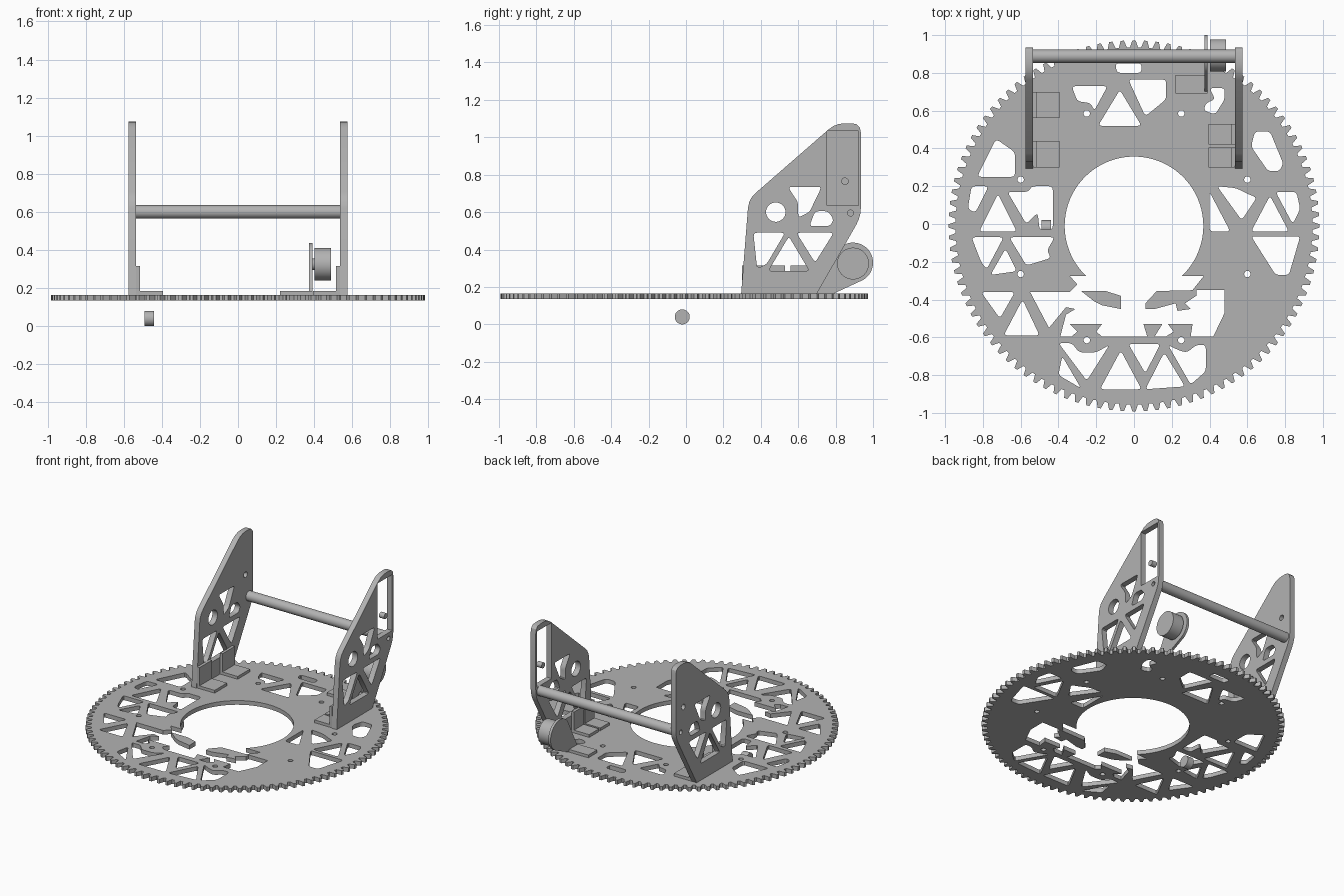
import bpy, bmesh
from math import sin, cos, pi, radians
from mathutils import Matrix, Vector

default = bpy.data.objects.get("Cube")
if default:
    bpy.data.objects.remove(default)

grey = bpy.data.materials.new("plain grey")
grey.use_nodes = True
colour = (.45, .45, .45, 1)
grey.diffuse_color = colour
grey.node_tree.nodes["Principled BSDF"].inputs["Base Color"].default_value = colour

# local xy drawing plane -> world yz plane, thickness along world x
SIDEWAYS = Matrix(((0, 0, 1, 0), (1, 0, 0, 0), (0, 1, 0, 0), (0, 0, 0, 1)))
FLAT = Matrix.Identity(4)


def arc(x, y, radius, start=0, end=360, steps=32):
    """Points along an arc; a whole circle does not repeat its first point."""
    last = steps if end - start >= 360 else steps - 1
    angles = [radians(start + (end - start) * i / last) for i in range(steps)]
    return [(x + radius * cos(a), y + radius * sin(a)) for a in angles]


def rounded(points, radius=.02, steps=4):
    """Polygon with each corner replaced by a short curve."""
    result = []
    for i, point in enumerate(points):
        corner = Vector(point)
        before = Vector(points[i - 1]) - corner
        after = Vector(points[(i + 1) % len(points)]) - corner
        start = corner + before.normalized() * min(radius, before.length * .4)
        end = corner + after.normalized() * min(radius, after.length * .4)
        for k in range(steps):
            t = k / (steps - 1)
            result.append(start * (1 - t) ** 2 + corner * 2 * t * (1 - t) + end * t * t)
    return result


def finish(name, bm, matrix=FLAT):
    """Turn a bmesh into a grey object with sharp edges kept."""
    bmesh.ops.remove_doubles(bm, verts=bm.verts, dist=.0001)
    bmesh.ops.recalc_face_normals(bm, faces=bm.faces)
    bm.transform(matrix)
    mesh = bpy.data.meshes.new(name)
    bm.to_mesh(mesh)
    bm.free()
    mesh.materials.clear()
    mesh.materials.append(grey)
    obj = bpy.data.objects.new(name, mesh)
    bpy.context.scene.collection.objects.link(obj)
    bpy.ops.object.select_all(action='DESELECT')
    obj.select_set(True)
    bpy.context.view_layer.objects.active = obj
    bpy.ops.object.shade_smooth_by_angle(angle=radians(30))
    return obj


def plate(name, loops, low, high, matrix=FLAT):
    """Extrude an outline with holes between two heights of its drawing plane."""
    curve = bpy.data.curves.new(name + " outline", 'CURVE')
    curve.dimensions = '2D'
    curve.fill_mode = 'BOTH'
    curve.extrude = (high - low) / 2
    for loop in loops:
        spline = curve.splines.new('POLY')
        spline.points.add(len(loop) - 1)
        for target, (x, y) in zip(spline.points, loop):
            target.co = (x, y, 0, 1)
        spline.use_cyclic_u = True
    helper = bpy.data.objects.new(name + " outline", curve)
    mesh = bpy.data.meshes.new_from_object(helper)
    bm = bmesh.new()
    bm.from_mesh(mesh)
    bpy.data.objects.remove(helper)
    bpy.data.curves.remove(curve)
    bpy.data.meshes.remove(mesh)
    return finish(name, bm, matrix @ Matrix.Translation((0, 0, (low + high) / 2)))


def box(name, low, high):
    bm = bmesh.new()
    bmesh.ops.create_cube(bm, size=1)
    low, high = Vector(low), Vector(high)
    size = Matrix.Diagonal((*(high - low), 1))
    return finish(name, bm, Matrix.Translation((low + high) / 2) @ size)


def cylinder(name, left, right, y, z, radius):
    """Round bar running along x."""
    bm = bmesh.new()
    bmesh.ops.create_cone(bm, cap_ends=True, segments=48, radius1=radius,
                          radius2=radius, depth=right - left)
    return finish(name, bm, Matrix.Translation(((left + right) / 2, y, z)) @ SIDEWAYS)


# Toothed outline of the turntable
TEETH = 100
BOTTOM, TOP = .135, .165
CENTRE_Y = -.01
gear = []
for tooth in range(TEETH):
    for offset, radius in ((-.36, .945), (-.14, .982), (.14, .982), (.36, .945)):
        angle = 2 * pi * (tooth + offset) / TEETH
        gear.append((radius * cos(angle), CENTRE_Y + radius * sin(angle)))

# Central opening joined to the ragged front cutout
opening = arc(0, CENTRE_Y, .367, -46, 226, 64) + [
    (-.34, -.275), (-.3, -.32), (-.34, -.36), (-.55, -.36), (-.45, -.55),
    (-.36, -.44), (-.31, -.45), (-.36, -.48), (-.39, -.595), (-.33, -.595),
    (-.3, -.57), (-.34, -.53), (-.17, -.53), (-.2, -.57), (-.17, -.595),
    (.07, -.595), (.05, -.53), (.15, -.53), (.11, -.595), (.17, -.595),
    (.21, -.57), (.18, -.53), (.31, -.53), (.3, -.595), (.42, -.595),
    (.48, -.47), (.48, -.35), (.31, -.35), (.37, -.275)]

# Lightening pockets by region
back_pockets = [
    [(-.33, .73), (-.14, .73), (-.21, .6), (-.23, .64), (-.3, .65)],
    [(-.19, .52), (.04, .52), (-.075, .71)],
    [(-.03, .765), (.17, .765), (.17, .66), (.06, .57)],
    [(-.1, .85), (.04, .85), (.04, .8), (-.09, .8)],
    [(.4, .72), (.48, .72), (.48, .66), (.43, .58), (.37, .6), (.38, .64), (.43, .66)]]
right_pockets = [
    [(.64, .49), (.72, .49), (.79, .32), (.77, .28), (.71, .28), (.62, .41)],
    [(.4, .17), (.4, -.04), (.51, -.04)],
    [(.44, .2), (.54, .19), (.6, .16), (.65, .14), (.57, .02)],
    [(.62, -.04), (.82, -.04), (.72, .15)],
    [(.75, .17), (.86, .17), (.88, .08), (.84, 0)],
    [(.62, -.065), (.88, -.065), (.82, -.27), (.75, -.27)]]
left_pockets = [
    [(-.83, .25), (-.63, .25), (-.63, .38), (-.73, .45)],
    [(-.86, .2), (-.77, .2), (-.84, .06), (-.88, .08)],
    [(-.82, -.04), (-.62, -.04), (-.72, .16)],
    [(-.67, .17), (-.56, .17), (-.54, .2), (-.43, .2), (-.43, -.03),
     (-.5, -.03), (-.51, .06), (-.57, 0)],
    [(-.86, -.07), (-.69, -.07), (-.78, -.24), (-.81, -.2)],
    [(-.76, -.27), (-.62, -.25), (-.68, -.13)],
    [(-.66, -.07), (-.42, -.07), (-.46, -.14), (-.44, -.18), (-.57, -.22)],
    [(-.81, -.36), (-.63, -.36), (-.71, -.5)],
    [(-.69, -.59), (-.5, -.59), (-.59, -.4)]]
front_pockets = [
    [(-.4, -.63), (-.33, -.63), (-.29, -.68), (-.2, -.68), (-.13, -.64), (-.25, -.83)],
    [(-.38, -.7), (-.4, -.8), (-.28, -.87)],
    [(-.18, -.875), (.04, -.875), (-.07, -.67)],
    [(-.03, -.635), (.14, -.635), (.06, -.79)],
    [(.06, -.875), (.27, -.86), (.16, -.68)],
    [(.18, -.64), (.24, -.67), (.28, -.68), (.33, -.64), (.38, -.64), (.38, -.78), (.3, -.85)]]
pockets = back_pockets + right_pockets + left_pockets + front_pockets
bolt_holes = [arc(side * x, y, .017, steps=16) for side in (-1, 1)
              for x, y in ((.25, .585), (.25, -.615), (.6, .235), (.6, -.265))]
plate("turntable_gear", [gear, opening] + [rounded(p) for p in pockets] + bolt_holes, BOTTOM, TOP)

# Loose fragments inside the front cutout
plate("left_fragment", [[(.06, -.42), (.12, -.355), (.33, -.35), (.33, -.38), (.27, -.42),
      (.3, -.45), (.23, -.46), (.22, -.42), (.11, -.45), (.06, -.45)]], BOTTOM, TOP)
plate("right_fragment", [[(-.28, -.355), (-.15, -.355), (-.07, -.38), (-.07, -.45),
      (-.17, -.43), (-.21, -.41)]], BOTTOM, TOP)

# Upright side plates; the left one has a tall window
profile = rounded([(.295, TOP), (.335, .67), (.8, 1.075), (.935, 1.075),
                   (.935, .575), (.7, TOP)], .05)
profile[:4] = [(.295, TOP)]
profile[-4:] = [(.7, TOP)]
cutouts = [rounded(p) for p in (
    [(.545, .735), (.725, .735), (.66, .6), (.6, .57), (.6, .65)],
    [(.69, .605), (.76, .605), (.79, .56), (.77, .525), (.66, .525)],
    [(.36, .49), (.53, .49), (.43, .32), (.38, .3)],
    [(.44, .285), (.66, .285), (.55, .47)],
    [(.59, .49), (.79, .49), (.69, .33)])]
cutouts += [arc(.48, .6, .052), arc(.85, .765, .02), arc(.88, .595, .016)]
window = [(.755, .635), (.922, .635), (.922, 1.035), (.755, 1.035)]
plate("right_side_plate", [profile] + cutouts, -.575, -.535, SIDEWAYS)
plate("left_side_plate", [profile] + cutouts + [window], .535, .575, SIDEWAYS)

# Angle brackets holding the side plates
for label, side, spans in (("right", -1, ((.3, .44), (.56, .7))),
                           ("left", 1, ((.3, .405), (.42, .53)))):
    for place, (front, back) in zip(("front", "back"), spans):
        for part, inner, top in (("foot", .395, .185), ("upright", .515, .315)):
            left, right = sorted((side * inner, side * .535))
            box(f"{label}_{place}_bracket_{part}", (left, front, TOP), (right, back, top))

# Cross rod, motor with its mount, and the loose roller
cylinder("cross_rod", -.535, .535, .888, .6, .035)
box("motor_mount_foot", (.22, .69, TOP), (.39, .79, .185))
mount = [(.69, TOP), (.79, TOP)] + arc(.893, .33, .107, -70, 145)
plate("motor_mount", [mount], .372, .39, SIDEWAYS)
cylinder("motor_body", .402, .487, .893, .325, .085)
cylinder("motor_collar", .385, .405, .893, .325, .03)
cylinder("loose_roller", -.49, -.44, -.02, .04, .04)
